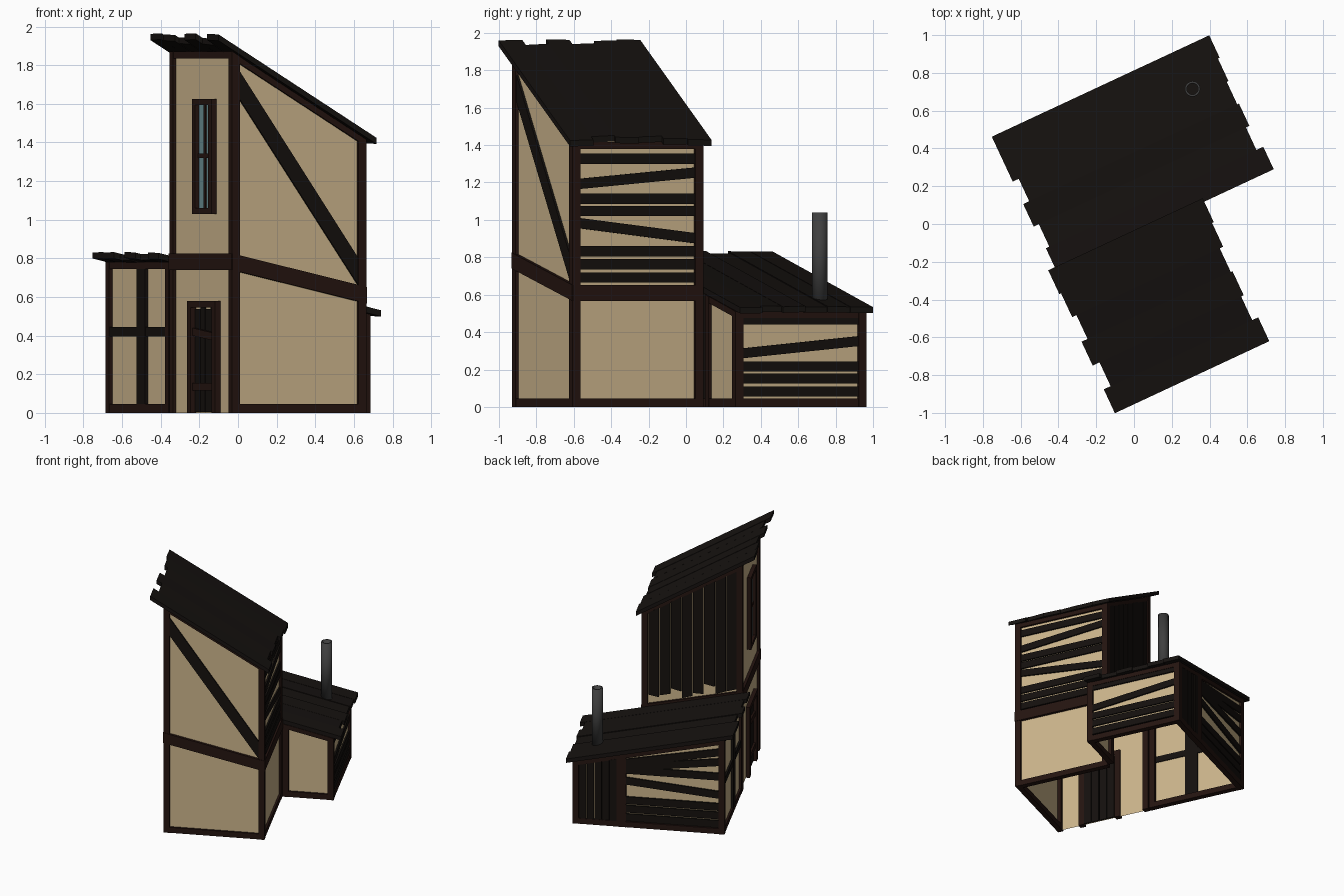
import bpy, bmesh, math, random
from mathutils import Matrix

if "Cube" in bpy.data.objects:
    bpy.data.objects.remove(bpy.data.objects["Cube"])
random.seed(4)
ROT = Matrix.Rotation(math.radians(25), 4, 'Z')   # whole house is turned 25 degrees


def material(name, rgb):
    m = bpy.data.materials.new(name)
    m.diffuse_color = (*rgb, 1)
    m.use_nodes = True
    m.node_tree.nodes["Principled BSDF"].inputs["Base Color"].default_value = m.diffuse_color
    return m


PLASTER = material("plaster", (0.6, 0.46, 0.26))
BEAM = material("brown_beam", (0.018, 0.007, 0.005))
BOARD = material("black_board", (0.007, 0.005, 0.004))
ROOF = material("roof_board", (0.008, 0.006, 0.005))
GLASS = material("glass", (0.15, 0.28, 0.3))
IRON = material("iron", (0.05, 0.05, 0.05))

# wall planes in house coordinates: fixed axis, position, outward sign
U0, U1, U2 = -0.42, 0.347, 0.735
V0, V1, V2, V3 = -0.83, -0.06, -0.05, 0.722
WALLS = {'left': ('u', U0, -1), 'front': ('v', V0, -1), 'right': ('u', U1, 1), 'rear': ('v', V1, 1),
         'l_right': ('u', U2, 1), 'l_rear': ('v', V3, 1), 'l_front': ('v', V2, -1)}
W, REC = 0.045, 0.018
parts = {}


def tower_z(u):
    return 1.87 - 0.593 * (u - U0)


def shed_z(u):
    return 0.78 - 0.234 * (u - U0)


def mid_z(u):
    return 0.74 - 0.225 * (u - U0)


def piece(name, mat, wall, t, a, b, d=(-W, 0)):
    """Bar on a wall: t=(t0,t1); a, b=(low,high) heights at each end; d=outward depth range."""
    axis, pos, s = WALLS[wall]
    bm = parts.setdefault(name, (bmesh.new(), mat))[0]
    prof = [(t[0], a[0]), (t[1], b[0]), (t[1], b[1]), (t[0], a[1])]
    rings = []
    for dd in dict.fromkeys(d):
        p = pos + s * dd
        rings.append([bm.verts.new((p, q, z) if axis == 'u' else (q, p, z)) for q, z in prof])
    bm.faces.new(rings[0])
    if len(rings) == 2:
        bm.faces.new(rings[1])
        for i in range(4):
            j = (i + 1) % 4
            bm.faces.new((rings[0][i], rings[0][j], rings[1][j], rings[1][i]))


def panel(name, wall, t, a, b):
    piece(name, PLASTER, wall, t, a, b, (-REC, -REC))


def flat(name, mat, wall, t, lo, hi, d=(-W, 0)):
    piece(name, mat, wall, t, (lo, hi), (lo, hi), d)


def sloped(name, wall, t, f, lo, hi, d=(-W, 0)):
    piece(name, BEAM, wall, t, (f(t[0]) + lo, f(t[0]) + hi), (f(t[1]) + lo, f(t[1]) + hi), d)


# plaster walls
T0, T1 = tower_z(U0), tower_z(U1)
S0, S1 = shed_z(U0), shed_z(U2)
panel("tower_left_wall", 'left', (V0, V1), (0, T0), (0, T0))
panel("tower_front_wall", 'front', (U0, U1), (0, T0), (0, T1))
panel("tower_right_wall", 'right', (V0, V1), (0, T1), (0, T1))
panel("tower_rear_wall", 'rear', (U0, U1), (mid_z(U0), T0), (mid_z(U1), T1))
panel("shed_left_wall", 'left', (V2, V3), (0, S0), (0, S0))
panel("shed_right_wall", 'l_right', (V2, V3), (0, S1), (0, S1))
panel("shed_rear_wall", 'l_rear', (U0, U2), (0, S0), (0, S1))
panel("shed_front_wall", 'l_front', (U1, U2), (0, shed_z(U1)), (0, S1))

# corner posts
for wall, z in (('front', 0), ('rear', 0)):
    for t in ((U0, U0 + W), (U1 - W, U1)):
        piece("tower_posts", BEAM, wall, t, (z, tower_z(t[0])), (z, tower_z(t[1])))
for wall, ts in (('l_rear', (U0, 0.33, U2 - W)), ('l_front', (U0, U1, U2 - W))):
    for t in ts:
        w = 0.07 if t == 0.33 else W
        piece("shed_posts", BEAM, wall, (t, t + w), (0, shed_z(t)), (0, shed_z(t + w)))

# sills, middle rails and top plates
flat("sills", BEAM, 'front', (U0 + W, U1 - W), 0, 0.045, (-W, -0.002))
flat("sills", BEAM, 'right', (V0 + W, V1 - W), 0, 0.045, (-W, -0.002))
flat("sills", BEAM, 'left', (V2 + W, V3 - W), 0, 0.045, (-W, -0.002))
flat("sills", BEAM, 'l_right', (V2 + W, V3 - W), 0, 0.045, (-W, -0.002))
flat("sills", BEAM, 'l_rear', (U0 + W, U2 - W), 0, 0.045, (-W, -0.002))
flat("sills", BEAM, 'l_front', (U1 + W, U2 - W), 0, 0.045, (-W, -0.002))
sloped("middle_rails", 'front', (U0, U1), mid_z, 0, 0.085, (-W, 0.004))
sloped("middle_rails", 'rear', (U0, U1), mid_z, 0, 0.085)
flat("middle_rails", BEAM, 'left', (V0, V1), 0.74, 0.825, (-W, 0.004))
flat("middle_rails", BEAM, 'right', (V0, V1), mid_z(U1), mid_z(U1) + 0.085, (-W, 0.004))
for wall in ('front', 'rear'):
    sloped("top_plates", wall, (U0, U1), tower_z, -0.035, 0, (-W, -0.002))
flat("top_plates", BEAM, 'left', (V0, V1), T0 - 0.035, T0, (-W, -0.002))
flat("top_plates", BEAM, 'right', (V0, V1), T1 - 0.035, T1, (-W, -0.002))
sloped("top_plates", 'l_rear', (U0, U2), shed_z, -0.035, 0, (-W, -0.002))
sloped("top_plates", 'l_front', (U1, U2), shed_z, -0.035, 0, (-W, -0.002))
flat("top_plates", BEAM, 'left', (V2, V3), S0 - 0.035, S0, (-W, -0.002))
flat("top_plates", BEAM, 'l_right', (V2, V3), S1 - 0.035, S1, (-W, -0.002))

# diagonal brace and cross brace
D = (-0.025, -0.006)
piece("front_brace", BOARD, 'front', (-0.385, 0.305), (1.64, 1.785), (0.66, 0.80), D)
flat("shed_cross_brace", BOARD, 'left', (0.24, 0.345), 0.045, S0 - 0.035, (-0.025, 0))
flat("shed_cross_brace", BOARD, 'left', (-0.04, 0.70), 0.395, 0.445, (-0.025, -0.003))

# horizontal boards on the side walls: (low at start, low at end)
for a, b in ((1.30, 1.30), (1.165, 1.225), (1.085, 1.085), (1.02, 1.02), (0.955, 0.875),
             (0.805, 0.805), (0.735, 0.735), (0.665, 0.665)):
    piece("tower_side_boards", BOARD, 'right', (V0 + W, V1 - W), (a, a + 0.055), (b, b + 0.055), D)
for a, b in ((0.44, 0.44), (0.26, 0.325), (0.19, 0.19), (0.125, 0.125), (0.055, 0.055)):
    piece("shed_side_boards", BOARD, 'l_right', (V2 + W, V3 - W), (a, a + 0.053), (b, b + 0.053), D)
for a, b in ((0.64, 0.50), (0.56, 0.46), (0.44, 0.44), (0.29, 0.35), (0.19, 0.19), (0.12, 0.12), (0.05, 0.05)):
    piece("shed_rear_boards", BOARD, 'l_rear', (U0 + W, 0.33), (a, a + 0.06), (b, b + 0.06), D)

# vertical boards on the rear walls
n, span = 8, U1 - U0 - 2 * W
for i in range(n):
    t = U0 + W + span * i / n
    t1 = t + span / n - 0.006
    lo = shed_z(t) + random.uniform(0.05, 0.12)
    piece("tower_rear_boards", BOARD, 'rear', (t, t1), (lo, tower_z(t) - 0.03),
          (lo + random.uniform(-0.03, 0.03), tower_z(t1) - 0.03), (-0.025, random.uniform(-0.008, 0)))
for i in range(5):
    t = 0.40 + 0.058 * i
    piece("shed_rear_upright_boards", BOARD, 'l_rear', (t, t + 0.053), (0.045, shed_z(t) - 0.03),
          (0.045, shed_z(t + 0.053) - 0.03), (-0.025, random.uniform(-0.008, 0)))

# window
wa, wb = -0.60, -0.36
F = (-0.03, 0.012)
for t in ((wa, wa + 0.04), (wb - 0.04, wb)):
    flat("window_frame", BEAM, 'left', t, 1.03, 1.625, F)
for z in (1.03, 1.595):
    flat("window_frame", BEAM, 'left', (wa, wb), z, z + 0.03, F)
flat("window_bars", BEAM, 'left', (-0.492, -0.468), 1.06, 1.595, (-0.02, -0.004))
flat("window_bars", BEAM, 'left', (wa + 0.04, wb - 0.04), 1.32, 1.342, (-0.02, -0.004))
flat("window_glass", GLASS, 'left', (wa + 0.03, wb - 0.03), 1.05, 1.60, (-0.022, -0.012))

# door
da, db = -0.645, -0.30
for t in ((da, da + 0.045), (db - 0.045, db)):
    flat("door_frame", BEAM, 'left', t, 0, 0.58, F)
flat("door_frame", BEAM, 'left', (da, db), 0.545, 0.58, F)
for i in range(4):
    t = da + 0.045 + 0.0637 * i
    flat("door_boards", BOARD, 'left', (t, t + 0.059), 0.005, 0.545 - 0.006 * (i % 2), (-0.028, -0.012))
flat("door_battens", BEAM, 'left', (da + 0.05, db - 0.05), 0.115, 0.155, (-0.012, 0.004))
piece("door_battens", BEAM, 'left', (da + 0.05, db - 0.05), (0.375, 0.415), (0.40, 0.44), (-0.012, 0.004))


# roofs: staggered boards running down the slope
def roof(name, f, u0, u1, v0, v1, n, ends):
    bm = parts.setdefault(name, (bmesh.new(), ROOF))[0]
    w = (v1 - v0) / n
    for i in range(n):
        a, b = u0 + ends[i][0], u1 - ends[i][1]
        za, zb = random.uniform(0, 0.008), random.uniform(0, 0.008)
        vs = [bm.verts.new((u, v, f(u) + h + k))
              for u in (a, b) for v, k in ((v0 + i * w, za), (v0 + (i + 1) * w, zb)) for h in (0, 0.032)]
        for q in ((0, 1, 3, 2), (4, 6, 7, 5), (0, 4, 5, 1), (2, 3, 7, 6), (0, 2, 6, 4), (1, 5, 7, 3)):
            bm.faces.new([vs[j] for j in q])


roof("tower_roof", tower_z, -0.515, 0.387, -0.865, -0.03, 6,
     ((0, 0), (0.04, 0.035), (0, 0.02), (0.035, 0.03), (0.01, 0.01), (0.0, 0.0)))
roof("shed_roof", shed_z, -0.487, 0.793, V2, 0.737, 6,
     ((0.01, 0.0), (0.03, 0.04), (0.0, 0.02), (0.035, 0.03), (0.0, 0.02), (0.0, 0.01)))

# bake the bars into objects
for name, (bm, mat) in parts.items():
    bmesh.ops.recalc_face_normals(bm, faces=bm.faces)
    bm.transform(ROT)
    me = bpy.data.meshes.new(name)
    bm.to_mesh(me)
    bm.free()
    me.materials.append(mat)
    bpy.context.collection.objects.link(bpy.data.objects.new(name, me))

# chimney pipe: open tube
bpy.ops.mesh.primitive_cylinder_add(vertices=20, radius=0.041, depth=0.5, end_fill_type='NOTHING',
                                    location=(0.31, 0.715, 0.79))
pipe = bpy.context.object
pipe.name = "chimney_pipe"
pipe.data.materials.append(IRON)
mod = pipe.modifiers.new("thickness", 'SOLIDIFY')
mod.thickness = 0.011
bpy.ops.object.shade_smooth_by_angle()
